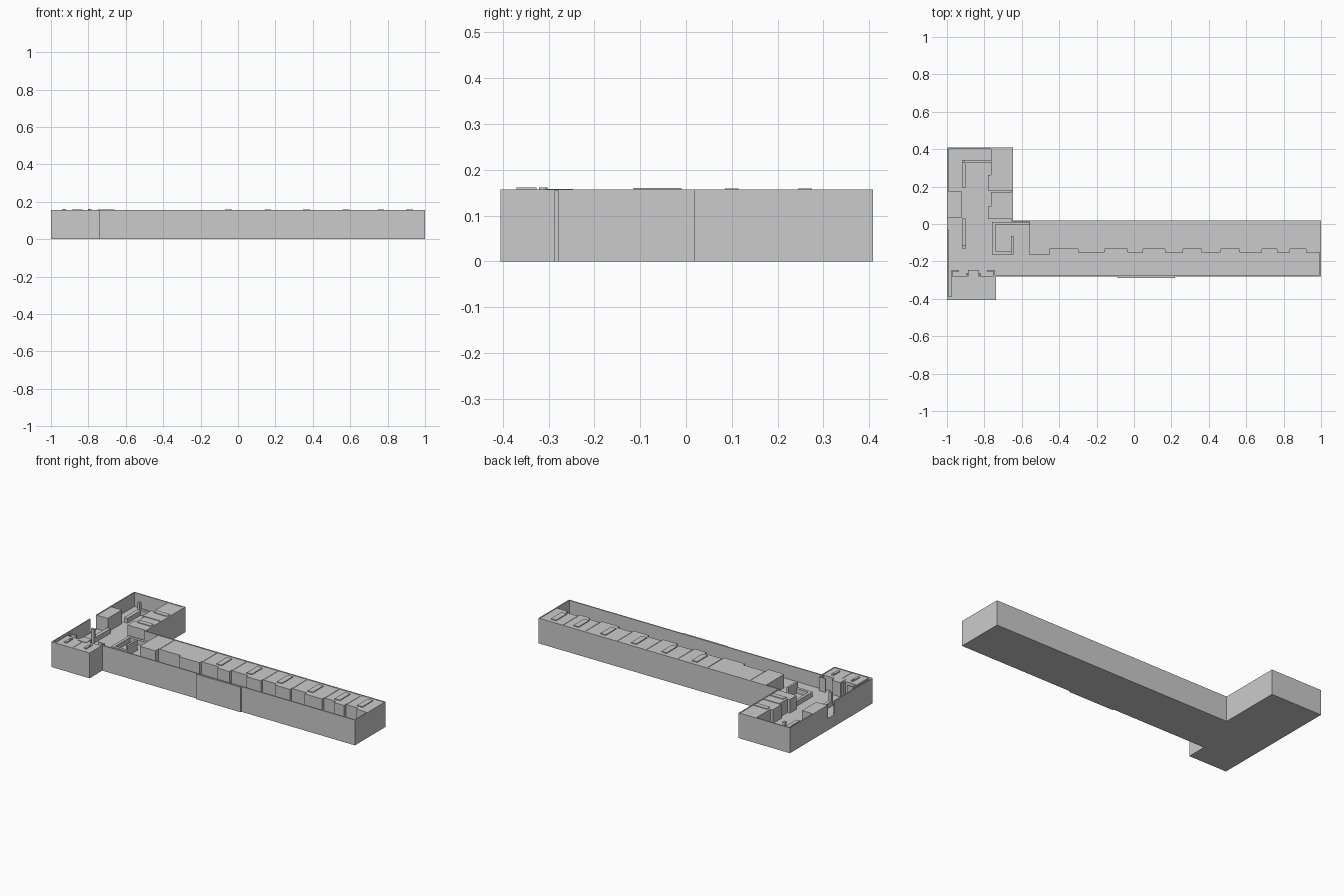
import bpy, bmesh, math

H = 0.157      # top of the outer walls
F = 0.07       # interior floor level
T = 0.155      # top of the room blocks
W = 0.007      # outer wall thickness


def prism(name, pts, z0, z1):
    """Extrude a plan outline between two heights."""
    bm = bmesh.new()
    face = bm.faces.new([bm.verts.new((x, y, z0)) for x, y in pts])
    up = bmesh.ops.extrude_face_region(bm, geom=[face])["geom"]
    for v in up:
        if isinstance(v, bmesh.types.BMVert):
            v.co.z = z1
    bmesh.ops.recalc_face_normals(bm, faces=bm.faces[:])
    mesh = bpy.data.meshes.new(name)
    bm.to_mesh(mesh)
    bm.free()
    ob = bpy.data.objects.new(name, mesh)
    bpy.context.collection.objects.link(ob)
    return ob


def box(name, x0, x1, y0, y1, z0, z1):
    return prism(name, [(x0, y0), (x1, y0), (x1, y1), (x0, y1)], z0, z1)


def disc(name, x, y, r, z0, z1, n=16):
    return prism(name, [(x + r * math.cos(2 * math.pi * i / n),
                         y + r * math.sin(2 * math.pi * i / n)) for i in range(n)], z0, z1)


def cut(target, cutter):
    cutter.hide_render = True
    mod = target.modifiers.new("cut", "BOOLEAN")
    mod.operation = "DIFFERENCE"
    mod.solver = "EXACT"
    mod.object = cutter
    bpy.context.view_layer.objects.active = target
    bpy.ops.object.modifier_apply(modifier=mod.name)
    bpy.data.objects.remove(cutter)


# Outer shell: solid plan hollowed down to the floor, with a doorway in the west wall
shell = prism("outer_walls_and_floor",
              [(-1, -0.405), (-0.737, -0.405), (-0.737, -0.28), (1, -0.28),
               (1, 0.02), (-0.648, 0.02), (-0.648, 0.408), (-1, 0.408)], 0, H)
cut(shell, prism("hollow_cutter",
                 [(-1 + W, -0.405 + W), (-0.737 - W, -0.405 + W), (-0.737 - W, -0.28 + W),
                  (1 - W, -0.28 + W), (1 - W, 0.02 - W), (-0.648 - W, 0.02 - W),
                  (-0.648 - W, 0.408 - W), (-1 + W, 0.408 - W)], F, 0.3))
cut(shell, box("doorway_cutter", -1.05, -0.98, -0.03, 0.032, F + 0.003, 0.3))

# Shallow panel standing proud of the front wall
box("front_panel", -0.087, 0.22, -0.288, -0.279, 0, T)

# Row of rooms along the back of the long wing, each with a stepped corridor side
rooms = [(-0.445, -0.30, -0.158), (-0.150, -0.035, 0.048), (0.054, 0.165, 0.263),
         (0.269, 0.36, 0.463), (0.469, 0.565, 0.685), (0.691, 0.765, 0.835),
         (0.841, 0.92, 0.994)]
for i, (x0, xs, x1) in enumerate(rooms):
    prism(f"room_block_{i + 1}",
          [(x0, -0.134), (xs, -0.134), (xs, -0.152), (x1, -0.152), (x1, 0.014), (x0, 0.014)],
          F - 0.01, T)
    # Partition to the previous room
    box(f"partition_{i + 1}", x0 - 0.007, x0, -0.134, 0.014, F - 0.01, H)
    # Plain room plate
    if i > 0:
        c = (x0 + x1) / 2
        box(f"room_plate_{i + 1}", c - 0.018, c + 0.018, -0.115, -0.01, T - 0.002, 0.160)
box("end_room_block", -0.56, -0.452, -0.165, 0.014, F - 0.01, T)

# Rooms on the east side of the short wing
prism("north_east_room",
      [(-0.764, 0.404), (-0.764, 0.262), (-0.78, 0.262), (-0.78, 0.178),
       (-0.652, 0.178), (-0.652, 0.404)], F - 0.01, T)
prism("inner_corner_room",
      [(-0.764, 0.172), (-0.764, 0.093), (-0.78, 0.093), (-0.78, 0.028),
       (-0.652, 0.028), (-0.652, 0.172)], F - 0.01, T)
for y in (0.26, 0.1):
    box("wing_room_plate", -0.75, -0.66, y - 0.015, y + 0.015, T - 0.002, 0.159)

# Room on the west side
box("west_room", -0.996, -0.92, 0.035, 0.175, F - 0.01, T)

# Low counters with tall end posts in the short wing
LOW = 0.10
prism("north_counter",
      [(-0.92, 0.195), (-0.897, 0.195), (-0.897, 0.325), (-0.764, 0.325),
       (-0.764, 0.342), (-0.92, 0.342)], F - 0.01, LOW)
box("north_counter_post", -0.92, -0.904, 0.325, 0.342, F, 0.145)
box("west_counter", -0.92, -0.898, -0.132, 0.03, F - 0.01, LOW)
box("west_counter_post", -0.92, -0.898, -0.132, -0.115, F, T)

# U-shaped reception counter at the junction of the wings
prism("reception_counter",
      [(-0.758, 0.012), (-0.758, -0.162), (-0.645, -0.162), (-0.645, -0.065),
       (-0.658, -0.065), (-0.658, -0.145), (-0.74, -0.145), (-0.74, -0.005),
       (-0.56, -0.005), (-0.56, 0.012)], F - 0.01, LOW)
box("reception_post", -0.658, -0.645, -0.162, -0.065, F, 0.135)

# Washroom pair: mirrored blocks, entrance screens, central shaft and floor-sign figures
CX = -0.86
for side, s in (("left", -1), ("right", 1)):
    def mx(a, b):
        return sorted((CX + s * a, CX + s * b))
    box(f"{side}_washroom", *mx(0.003, 0.117), -0.39, -0.282, F - 0.01, T)
    box(f"{side}_screen_side", *mx(0.110, 0.117), -0.282, -0.247, F, T)
    box(f"{side}_screen_front", *mx(0.075, 0.117), -0.254, -0.247, F, T)
    box(f"{side}_screen_stub", *mx(0.03, 0.038), -0.282, -0.262, F, T)
    fx = CX + s * 0.068
    disc(f"{side}_figure_head", fx, -0.312, 0.009, T - 0.002, 0.161)
    box(f"{side}_figure_body", fx - 0.008, fx + 0.008, -0.37, -0.326, T - 0.002, 0.161)
box("washroom_shaft", CX - 0.028, CX + 0.028, -0.302, -0.247, F, 0.158)
box("washroom_divider", CX - 0.003, CX + 0.003, -0.398, -0.302, F, H)
box("washroom_infill", -0.994, -0.743, -0.399, -0.388, F - 0.01, T)
